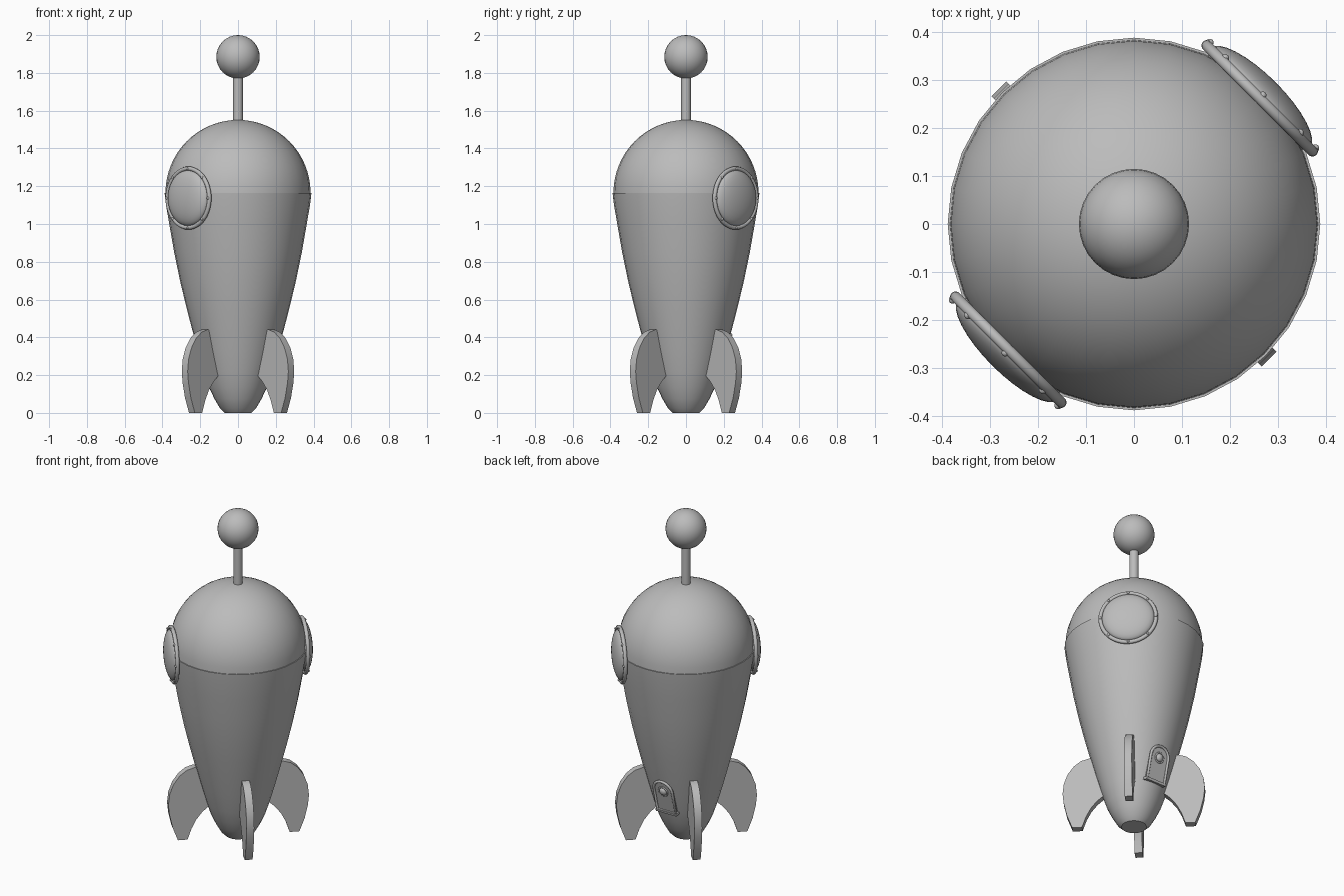
import bpy, bmesh
from math import sin, cos, pi, radians, sqrt
from mathutils import Matrix, Vector

cube = bpy.data.objects.get("Cube")
if cube:
    bpy.data.objects.remove(cube, do_unlink=True)

grey = bpy.data.materials.new("plain_grey")
grey.use_nodes = True
grey.diffuse_color = (0.5, 0.5, 0.5, 1)
grey.node_tree.nodes["Principled BSDF"].inputs["Base Color"].default_value = (0.5, 0.5, 0.5, 1)


def finish(name, bm, matrix=Matrix(), angle=35):
    """Turn a bmesh into a named, shaded object."""
    bmesh.ops.recalc_face_normals(bm, faces=bm.faces)
    mesh = bpy.data.meshes.new(name)
    bm.to_mesh(mesh)
    bm.free()
    mesh.transform(matrix)
    mesh.materials.append(grey)
    mesh.shade_smooth()
    mesh.set_sharp_from_angle(angle=radians(angle))
    obj = bpy.data.objects.new(name, mesh)
    bpy.context.collection.objects.link(obj)
    return obj


def lathe(name, profile, sides=32, matrix=Matrix()):
    """Revolve (radius, height) points about local z, capping open ends."""
    bm = bmesh.new()
    rings = [[bm.verts.new((r * cos(2 * pi * i / sides), r * sin(2 * pi * i / sides), z))
              for i in range(sides)] for r, z in profile]
    for low, high in zip(rings, rings[1:]):
        for i in range(sides):
            j = (i + 1) % sides
            bm.faces.new((low[i], low[j], high[j], high[i]))
    bm.faces.new(rings[0])
    bm.faces.new(rings[-1])
    return finish(name, bm, matrix)


def ball(name, radius, matrix, segments=32):
    bm = bmesh.new()
    bmesh.ops.create_uvsphere(bm, u_segments=segments, v_segments=segments // 2, radius=radius)
    return finish(name, bm, matrix)


def plate(name, outline, back, front, matrix):
    """Extrude a flat outline along local z."""
    bm = bmesh.new()
    face = bm.faces.new([bm.verts.new((x, y, back)) for x, y in outline])
    out = bmesh.ops.extrude_face_region(bm, geom=[face])
    moved = [v for v in out["geom"] if isinstance(v, bmesh.types.BMVert)]
    bmesh.ops.translate(bm, verts=moved, vec=(0, 0, front - back))
    return finish(name, bm, matrix)


def tube(name, path, radius, matrix):
    """Sweep a round section along a closed flat path."""
    bm = bmesh.new()
    rings, n, sides = [], len(path), 10
    for i, p in enumerate(path):
        a = (Vector(p) - Vector(path[i - 1])).normalized()
        b = (Vector(path[(i + 1) % n]) - Vector(p)).normalized()
        t = (a + b).normalized()
        side = Vector((t.y, -t.x)) / max(t.dot(b), 0.5)
        rings.append([bm.verts.new((p[0] + side.x * radius * cos(k * 2 * pi / sides),
                                    p[1] + side.y * radius * cos(k * 2 * pi / sides),
                                    radius * sin(k * 2 * pi / sides))) for k in range(sides)])
    for i in range(n):
        low, high = rings[i], rings[(i + 1) % n]
        for k in range(sides):
            m = (k + 1) % sides
            bm.faces.new((low[k], low[m], high[m], high[k]))
    return finish(name, bm, matrix, 50)


def frame(origin, out, up):
    """Local x sideways, y up, z outward."""
    side = up.cross(out)
    m = Matrix((side, up, out)).transposed().to_4x4()
    m.translation = origin
    return m


def circle(radius, n):
    return [(radius * cos(2 * pi * i / n), radius * sin(2 * pi * i / n)) for i in range(n)]


UP = Vector((0, 0, 1))

# Tapered hull
lathe("hull", [(0.07, 0), (0.096, 0.025), (0.125, 0.075), (0.153, 0.135), (0.18, 0.215),
               (0.213, 0.33), (0.245, 0.45), (0.276, 0.57), (0.307, 0.7), (0.338, 0.85),
               (0.364, 1.0), (0.381, 1.1), (0.389, 1.165)])

# Rounded nose, set just inside the hull rim
lathe("nose_dome", [(0.384 * cos(a), 1.165 + 0.386 * sin(a))
                    for a in [i * pi / 2 / 16 for i in range(16)] + [pi / 2 - 0.004]])

# Antenna
lathe("antenna_rod", [(0.026, 1.5), (0.026, 1.82)], 24)
ball("antenna_ball", 0.115, Matrix.Translation((0, 0, 1.885)))

# Four diagonal fins
fin_outline = [(0.1, 0.21), (0.165, 0.2), (0.205, 0.165), (0.24, 0.12), (0.268, 0.065), (0.29, 0),
               (0.345, 0), (0.375, 0.08), (0.393, 0.16), (0.399, 0.22), (0.392, 0.285),
               (0.37, 0.345), (0.335, 0.395), (0.295, 0.427), (0.25, 0.441), (0.2, 0.435)]
for i in range(4):
    a = pi / 4 + i * pi / 2
    side = Vector((cos(a), sin(a), 0))
    m = Matrix((side, UP, side.cross(UP))).transposed().to_4x4()
    plate(f"fin_{i + 1}", fin_outline, -0.022, 0.022, m)

# Two round windows with riveted rims
for label, a in (("back", pi / 4), ("front", 5 * pi / 4)):
    out = Vector((cos(a), sin(a), 0))
    m = frame(out * 0.371 + UP * 1.137, out, UP)
    tube(f"{label}_window_rim", circle(0.156, 48), 0.0115, m)
    ball(f"{label}_window_glass", 0.148, m @ Matrix.Diagonal((1, 1, 0.32, 1)))
    for i, (x, y) in enumerate(circle(0.156, 8)):
        ball(f"{label}_window_rivet_{i + 1}", 0.008, m @ Matrix.Translation((x, y, 0.009)), 12)

# Small arched hatch leaning with the hull at the back
lean = radians(14)
hatch = frame(Vector((0, 0.208, 0.31)), Vector((0, cos(lean), -sin(lean))),
              Vector((0, sin(lean), cos(lean))))
arch = [(-0.062, -0.1), (0.062, -0.1)] + [
    (0.062 * cos(i * pi / 16), 0.045 + 0.062 * sin(i * pi / 16)) for i in range(17)]
plate("hatch_panel", arch, -0.03, 0.004, hatch)
tube("hatch_frame", arch, 0.008, hatch @ Matrix.Translation((0, 0, 0.004)))
plate("hatch_sill", [(-0.07, -0.11), (0.07, -0.11), (0.07, -0.095), (-0.07, -0.095)],
      -0.03, 0.013, hatch)
porthole = hatch @ Matrix.Translation((0, 0.04, 0.004))
tube("hatch_porthole_rim", circle(0.028, 24), 0.005, porthole)
ball("hatch_porthole_glass", 0.024, porthole @ Matrix.Diagonal((1, 1, 0.7, 1)), 20)
